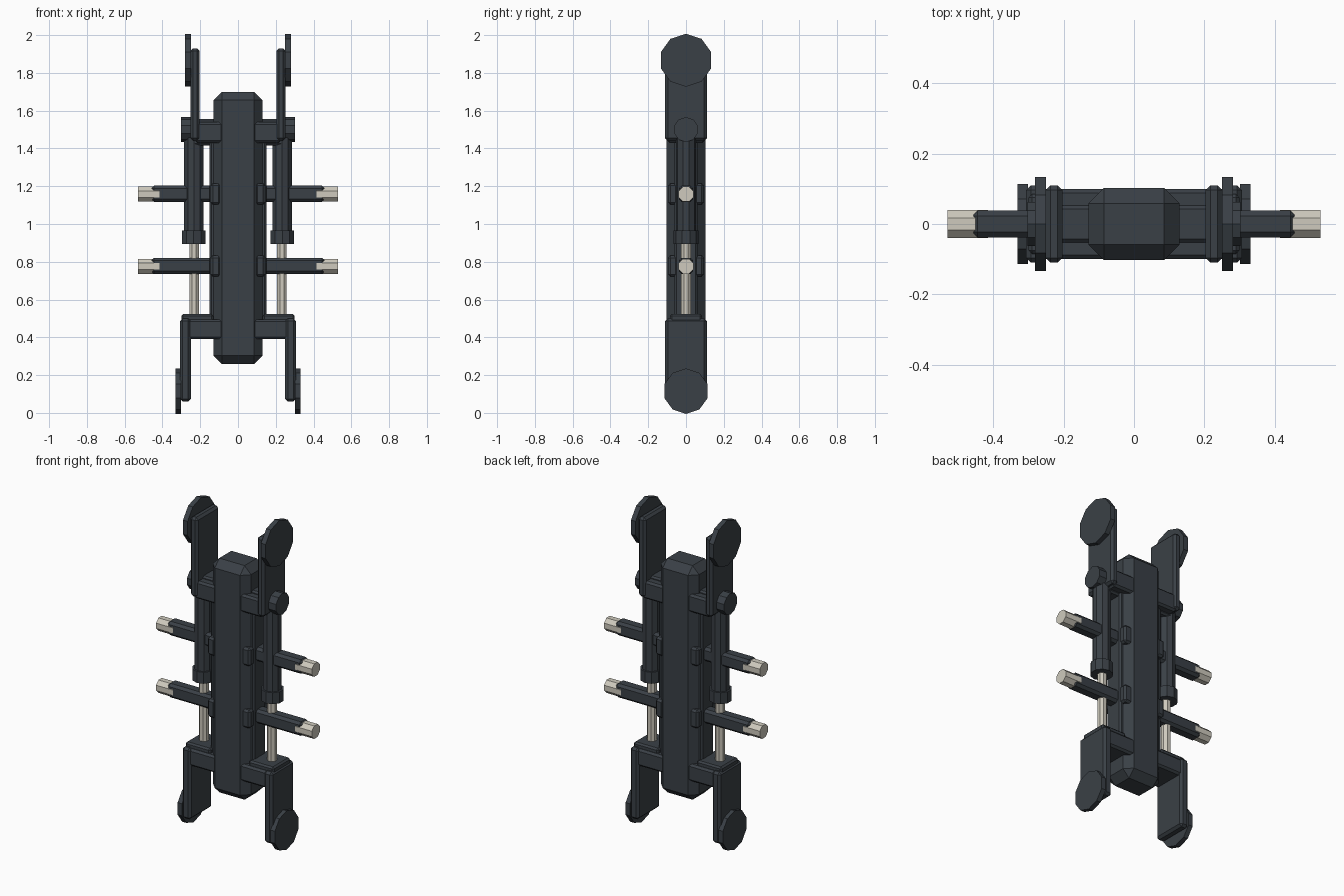
import bpy, bmesh, math
from mathutils import Matrix, Vector

if "Cube" in bpy.data.objects:
    bpy.data.objects.remove(bpy.data.objects["Cube"], do_unlink=True)


def material(name, rgb):
    m = bpy.data.materials.new(name)
    m.use_nodes = True
    m.diffuse_color = (*rgb, 1)
    m.node_tree.nodes["Principled BSDF"].inputs["Base Color"].default_value = (*rgb, 1)
    return m


DARK = material("dark slate metal", (0.042, 0.051, 0.061))
PALE = material("pale warm metal", (0.62, 0.59, 0.51))


def finish(name, bm, mat, mirror):
    bmesh.ops.recalc_face_normals(bm, faces=bm.faces[:])
    mesh = bpy.data.meshes.new(name)
    bm.to_mesh(mesh)
    bm.free()
    mesh.materials.append(mat)
    ob = bpy.data.objects.new(name, mesh)
    bpy.context.collection.objects.link(ob)
    if mirror:
        ob.modifiers.new("Mirror", 'MIRROR').use_mirror_merge = False
    return ob


def box(name, x, y, z, bevel, mat=DARK, mirror=True):
    """Chamfered box; x, y and z are (low, high) pairs."""
    bm = bmesh.new()
    bmesh.ops.create_cube(bm, size=1)
    for v in bm.verts:
        v.co = Vector([(r[0] + r[1]) / 2 + c * (r[1] - r[0]) for r, c in zip((x, y, z), v.co)])
    bmesh.ops.bevel(bm, geom=bm.edges[:], offset=bevel, segments=1, affect='EDGES')
    return finish(name, bm, mat, mirror)


def prism(name, axis, start, end, radius, sides, mat=DARK, turn=0.0):
    """Mirrored flat-sided cylinder from start to end along x or z."""
    a, b = Vector(start), Vector(end)
    bm = bmesh.new()
    bmesh.ops.create_cone(bm, cap_ends=True, segments=sides, radius1=radius,
                          radius2=radius, depth=(b - a).length)
    spin = Matrix.Rotation(turn, 4, 'Z')
    tilt = Matrix.Rotation(math.pi / 2, 4, 'Y') if axis == 'x' else Matrix()
    bmesh.ops.transform(bm, matrix=Matrix.Translation((a + b) / 2) @ tilt @ spin, verts=bm.verts[:])
    return finish(name, bm, mat, True)


# Central spine with a narrow core showing along its sides
box("spine", (-.13, .13), (-.103, .103), (.26, 1.70), .044, mirror=False)
box("spine_core", (-.15, .15), (-.06, .06), (.45, 1.47), .01, mirror=False)

# Crossbars joining the spine to the end plates
box("upper_crossbar", (-.23, .23), (-.1, .1), (1.43, 1.54), .012, mirror=False)
box("upper_crossbar_core", (-.25, .25), (-.052, .052), (1.415, 1.555), .01, mirror=False)
box("lower_crossbar", (-.28, .28), (-.1, .1), (.39, .495), .012, mirror=False)
box("lower_crossbar_cap", (.13, .30), (-.085, .085), (.45, .523), .01)

# End plates with their round pads
box("upper_plate", (.203, .252), (-.11, .11), (1.44, 1.93), .014)
box("lower_plate", (.25, .307), (-.11, .11), (.06, .50), .014)
flat_top = math.pi / 2
prism("upper_pad", 'x', (.25, 0, 1.867), (.281, 0, 1.867), .14, 10, turn=flat_top)
prism("lower_pad", 'x', (.302, 0, .115), (.331, 0, .115), .12, 10, turn=flat_top)
prism("pivot_cap", 'x', (.25, 0, 1.5), (.303, 0, 1.5), .066, 10, turn=flat_top)

# Pistons: sleeve, collar and pale rod
prism("piston_sleeve", 'z', (.234, 0, .93), (.234, 0, 1.47), .054, 10)
prism("piston_collar", 'z', (.235, 0, .895), (.235, 0, .965), .065, 10)
prism("piston_rod", 'z', (.232, 0, .48), (.232, 0, .95), .028, 8, PALE, math.pi / 8)

# Two pairs of side arms, each with a bracket on the spine and a pale tip
for label, z in (("upper", 1.158), ("lower", .776)):
    box(label + "_arm_bracket", (.09, .145), (-.095, .095), (z - .055, z + .057), .012)
    box(label + "_arm", (.1, .46), (-.038, .038), (z - .041, z + .045), .015)
    prism(label + "_arm_tip", 'x', (.415, 0, z), (.53, 0, z), .043, 8, PALE, math.pi / 8)
